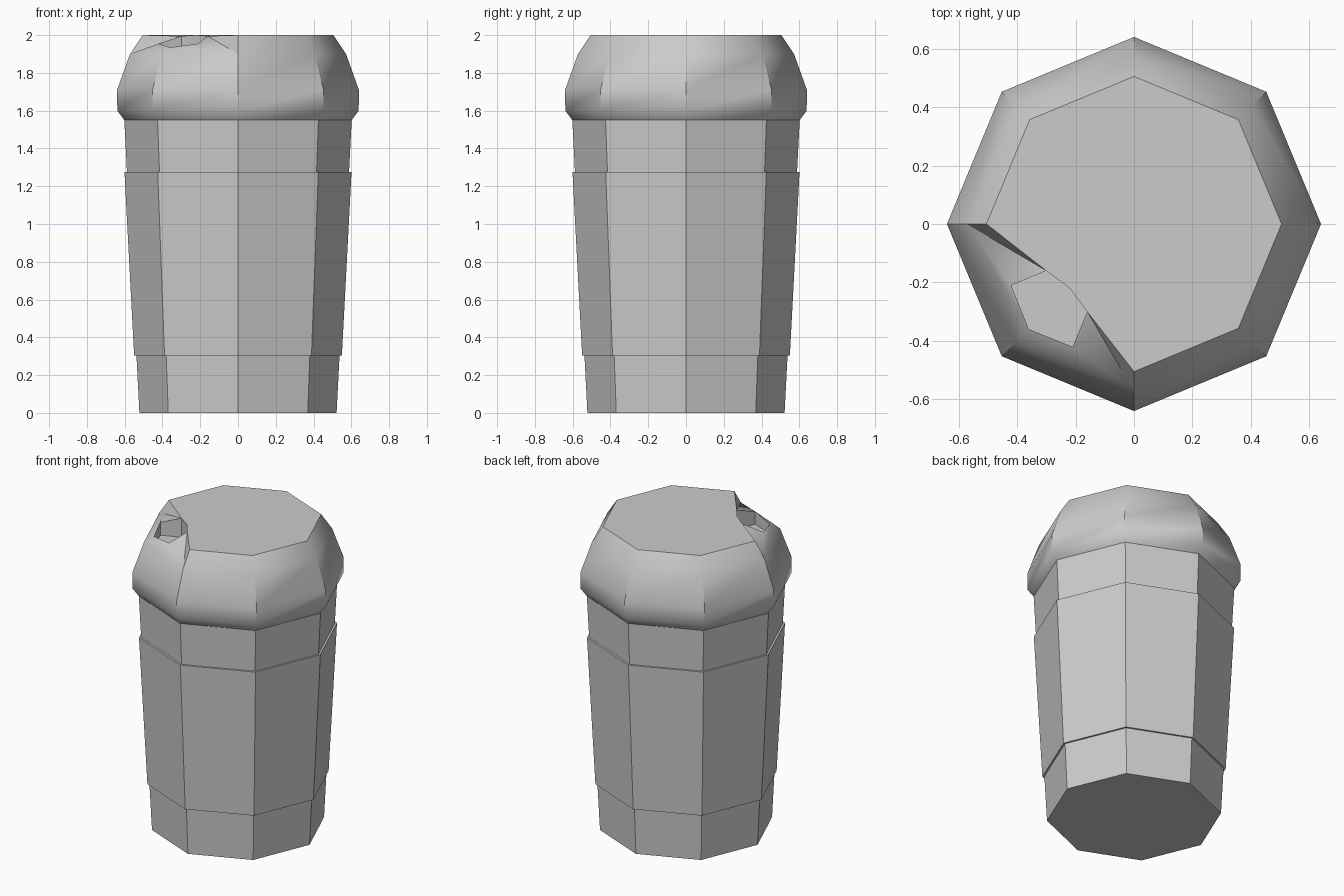
import bpy, bmesh, math

if "Cube" in bpy.data.objects:
    bpy.data.objects.remove(bpy.data.objects["Cube"])

N = 8


def ring(bm, r, z):
    # vertices lie on the axes: index 0 = +x, 2 = +y, 4 = -x, 6 = -y
    return [bm.verts.new((r * math.cos(math.tau * i / N), r * math.sin(math.tau * i / N), z))
            for i in range(N)]


def bridge(bm, a, b, skip=()):
    for i in range(len(a)):
        if i not in skip:
            j = (i + 1) % len(a)
            bm.faces.new((a[i], a[j], b[j], b[i]))


def finish(bm, name):
    bmesh.ops.recalc_face_normals(bm, faces=bm.faces)
    mesh = bpy.data.meshes.new(name)
    bm.to_mesh(mesh)
    bm.free()
    ob = bpy.data.objects.new(name, mesh)
    bpy.context.collection.objects.link(ob)
    bpy.ops.object.select_all(action='DESELECT')
    ob.select_set(True)
    bpy.context.view_layer.objects.active = ob
    bpy.ops.object.shade_smooth_by_angle(angle=math.radians(38))
    return ob


# Cup: tapered octagonal body
bm = bmesh.new()
bottom, top = ring(bm, 0.522, 0), ring(bm, 0.602, 1.55)
bridge(bm, bottom, top)
bm.faces.new(bottom)
bm.faces.new(top)
finish(bm, "cup")

# Sleeve: thin band around the cup
bm = bmesh.new()
loops = [ring(bm, r, z) for r, z in
         [(0.538, 0.305), (0.55, 0.305), (0.601, 1.275), (0.588, 1.275)]]
for k in range(4):
    bridge(bm, loops[k], loops[(k + 1) % 4])
finish(bm, "sleeve")

# Lid: rounded octagonal dome, cut away at the front left corner for the spout
bm = bmesh.new()
loops = [ring(bm, r, z) for r, z in
         [(0.602, 1.55), (0.639, 1.60), (0.64, 1.71), (0.572, 1.90)]]
for a, b in zip(loops, loops[1:]):
    bridge(bm, a, b)
shoulder, rim = loops[-1], ring(bm, 0.505, 2.0)
bridge(bm, shoulder, rim, skip=(4, 5))
bm.verts.remove(rim[5])

# Drinking hole: sloping surround, sunken walls and floor
outline = [(-0.30, -0.16, 1.995), (-0.42, -0.21, 1.955), (-0.36, -0.36, 1.935),
           (-0.21, -0.42, 1.955), (-0.16, -0.30, 1.995), (-0.22, -0.22, 2.0)]
hole = [bm.verts.new(p) for p in outline]
floor = [bm.verts.new((x, y, 1.87)) for x, y, z in outline]
left, corner, right = shoulder[4:7]
for f in [(left, rim[4], hole[0]), (left, hole[0], hole[1]),
          (left, hole[1], hole[2], corner), (corner, hole[2], hole[3], right),
          (right, hole[3], hole[4]), (right, hole[4], rim[6])]:
    bm.faces.new(f)
bridge(bm, hole, floor)
bm.faces.new(floor)
bm.faces.new([rim[i] for i in (6, 7, 0, 1, 2, 3, 4)] + [hole[0], hole[5], hole[4]])
bm.faces.new(list(reversed(loops[0])))
finish(bm, "lid")
